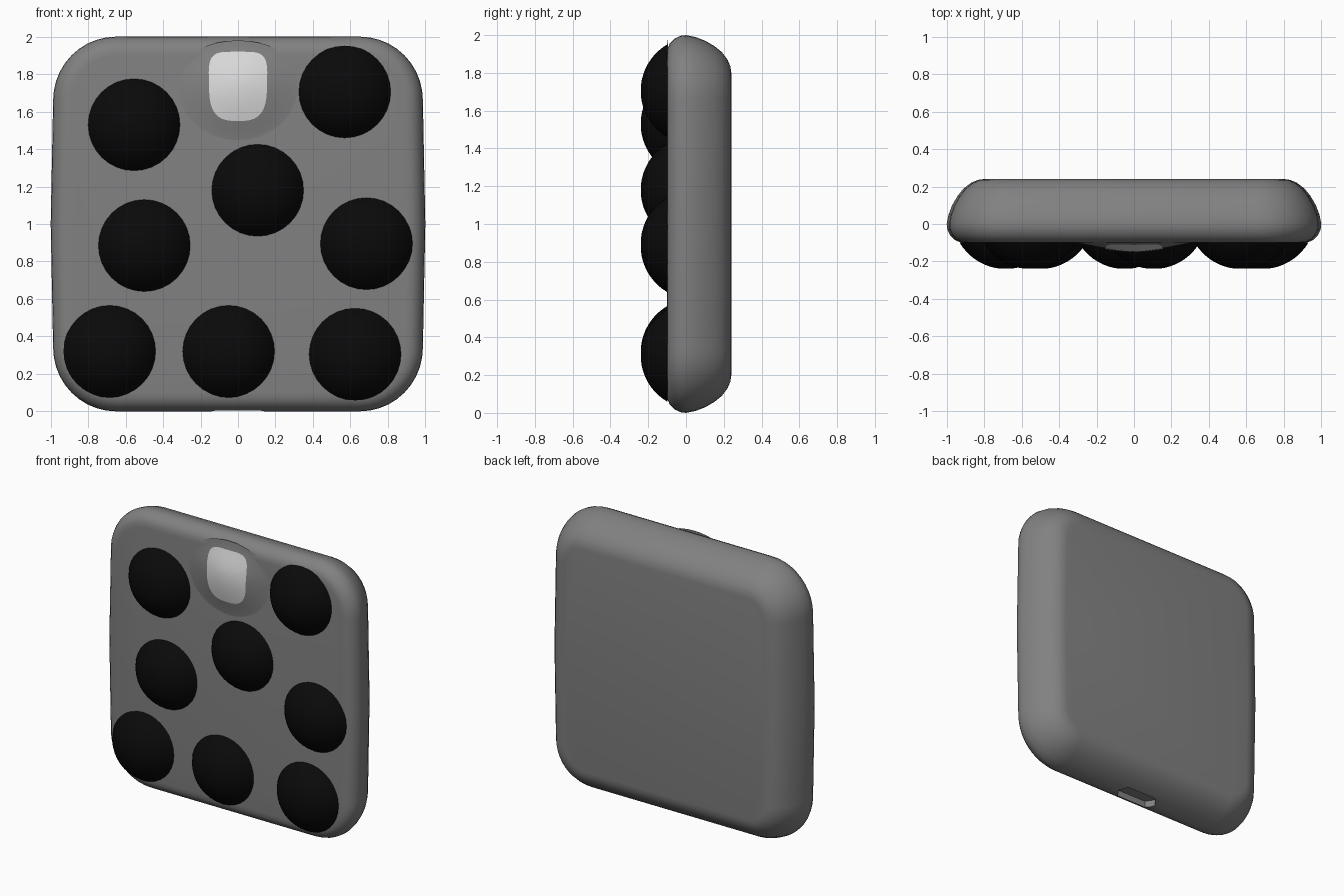
import bpy, bmesh, math

if "Cube" in bpy.data.objects:
    bpy.data.objects.remove(bpy.data.objects["Cube"])


def material(name, rgb):
    m = bpy.data.materials.new(name)
    m.diffuse_color = (*rgb, 1)
    m.use_nodes = True
    m.node_tree.nodes["Principled BSDF"].inputs["Base Color"].default_value = m.diffuse_color
    return m


GREY = material("grey", (0.22, 0.22, 0.22))
BLACK = material("black", (0.003, 0.003, 0.003))
WHITE = material("white", (0.72, 0.72, 0.72))


def make_object(name, rings, mat, cap_start=False, cap_end=False):
    """Skin a list of equal-length closed point rings."""
    bm = bmesh.new()
    loops = [[bm.verts.new(p) for p in ring] for ring in rings]
    n = len(loops[0])
    for a, b in zip(loops, loops[1:]):
        for i in range(n):
            j = (i + 1) % n
            bm.faces.new((a[i], a[j], b[j], b[i]))
    if cap_start:
        bm.faces.new(loops[0][::-1])
    if cap_end:
        bm.faces.new(loops[-1])
    bmesh.ops.recalc_face_normals(bm, faces=bm.faces)
    # open shells sit on the front and must face -y
    if not cap_start and sum(f.normal.y * f.calc_area() for f in bm.faces) > 0:
        bmesh.ops.reverse_faces(bm, faces=bm.faces)
    me = bpy.data.meshes.new(name)
    bm.to_mesh(me)
    bm.free()
    me.materials.append(mat)
    ob = bpy.data.objects.new(name, me)
    bpy.context.collection.objects.link(ob)
    return ob


def smooth(ob, angle=40):
    bpy.ops.object.select_all(action='DESELECT')
    ob.select_set(True)
    bpy.context.view_layer.objects.active = ob
    bpy.ops.object.shade_smooth_by_angle(angle=math.radians(angle))


def body_ring(y, inset, seg=10):
    """Rounded square with slightly bowed left and right sides."""
    half, r = 1 - inset, max(0.34 - inset, 0.08)
    pts = []
    for k, (sx, sz) in enumerate(((1, 1), (-1, 1), (-1, -1), (1, -1))):
        for i in range(seg + 1):
            a = math.pi / 2 * (k + i / seg)
            pts.append(((sx * (half - r) + r * math.cos(a)) * 0.987, y,
                        1 + sz * (half - r) + r * math.sin(a)))
        if k in (0, 2):  # middle of the top / bottom edge
            pts.append((0, y, 1 + sz * half))
        else:            # middle of a side, bowed outward
            pts.append((sx * half, y, 1))
    return pts


# Body: tight rounding at the front, wide rounding at the back
profile = [(-0.1, 0.1), (-0.097, 0.07), (-0.085, 0.042), (-0.06, 0.018),
           (-0.03, 0.004), (0, 0), (0.05, 0.01), (0.1, 0.029), (0.15, 0.058),
           (0.19, 0.09), (0.22, 0.13), (0.235, 0.165), (0.24, 0.2)]
body = make_object("body", [body_ring(y, d) for y, d in profile], GREY, True, True)

# Socket recess in the bottom edge
outline = [(-0.16, 0.03), (-0.12, -0.03), (0.12, -0.03),
           (0.16, 0.03), (0.12, 0.08), (-0.12, 0.08)]
cutter = make_object("socket_cutter",
                     [[(x, y, z) for x, y in outline] for z in (-0.1, 0.05)],
                     GREY, True, True)
cutter.hide_render = True
cut = body.modifiers.new("socket", 'BOOLEAN')
cut.object = cutter
cut.operation = 'DIFFERENCE'
cut.solver = 'EXACT'
bpy.context.view_layer.objects.active = body
bpy.ops.object.modifier_apply(modifier=cut.name)
bpy.data.objects.remove(cutter)
smooth(body)


# Gentle swelling on the front that carries the badge
BUMP_Z = 1.73


def bump_y(x, z):
    d = math.hypot(x / 0.36, (z - BUMP_Z) / (0.25 if z > BUMP_Z else 0.32))
    return -0.096 - 0.049 * math.cos(min(d, 1) * math.pi / 2) ** 1.5


rings = []
for k in range(1, 13):
    ring = []
    for i in range(40):
        a = math.tau * i / 40
        x = 0.36 * k / 12 * math.cos(a)
        z = BUMP_Z + (0.25 if math.sin(a) > 0 else 0.32) * k / 12 * math.sin(a)
        ring.append((x, bump_y(x, z), z))
    rings.append(ring)
swelling = make_object("front_swelling", rings[::-1], GREY, False, True)
smooth(swelling)

# Badge: squarish top, rounder bottom, following the swelling
rings = []
for k in range(8, 0, -1):
    ring = []
    for i in range(48):
        a = math.tau * i / 48
        c, s = math.cos(a), math.sin(a)
        p = 2 / (4.5 if s > 0 else 3)
        x = 0.155 * k / 8 * math.copysign(abs(c) ** p, c)
        z = 1.735 + 0.185 * k / 8 * math.copysign(abs(s) ** p, s)
        x *= 1 + 0.03 * (z - 1.735) / 0.185
        ring.append((x, bump_y(x, z) - 0.004, z))
    rings.append(ring)
smooth(make_object("badge", rings, WHITE, False, True))

# Domed buttons: spherical caps on the front face
R, CY = 0.285, 0.045
centres = [(-0.555, 1.53), (0.57, 1.705), (0.105, 1.18), (-0.5, 0.885),
           (0.685, 0.895), (-0.685, 0.32), (-0.05, 0.32), (0.625, 0.305)]
for n, (cx, cz) in enumerate(centres):
    rings = []
    for k in range(10, 0, -1):
        t = math.radians(60) * k / 10
        rings.append([(cx + R * math.sin(t) * math.cos(math.tau * i / 32),
                       CY - R * math.cos(t),
                       cz + R * math.sin(t) * math.sin(math.tau * i / 32))
                      for i in range(32)])
    smooth(make_object(f"button_{n + 1}", rings, BLACK, False, True))
